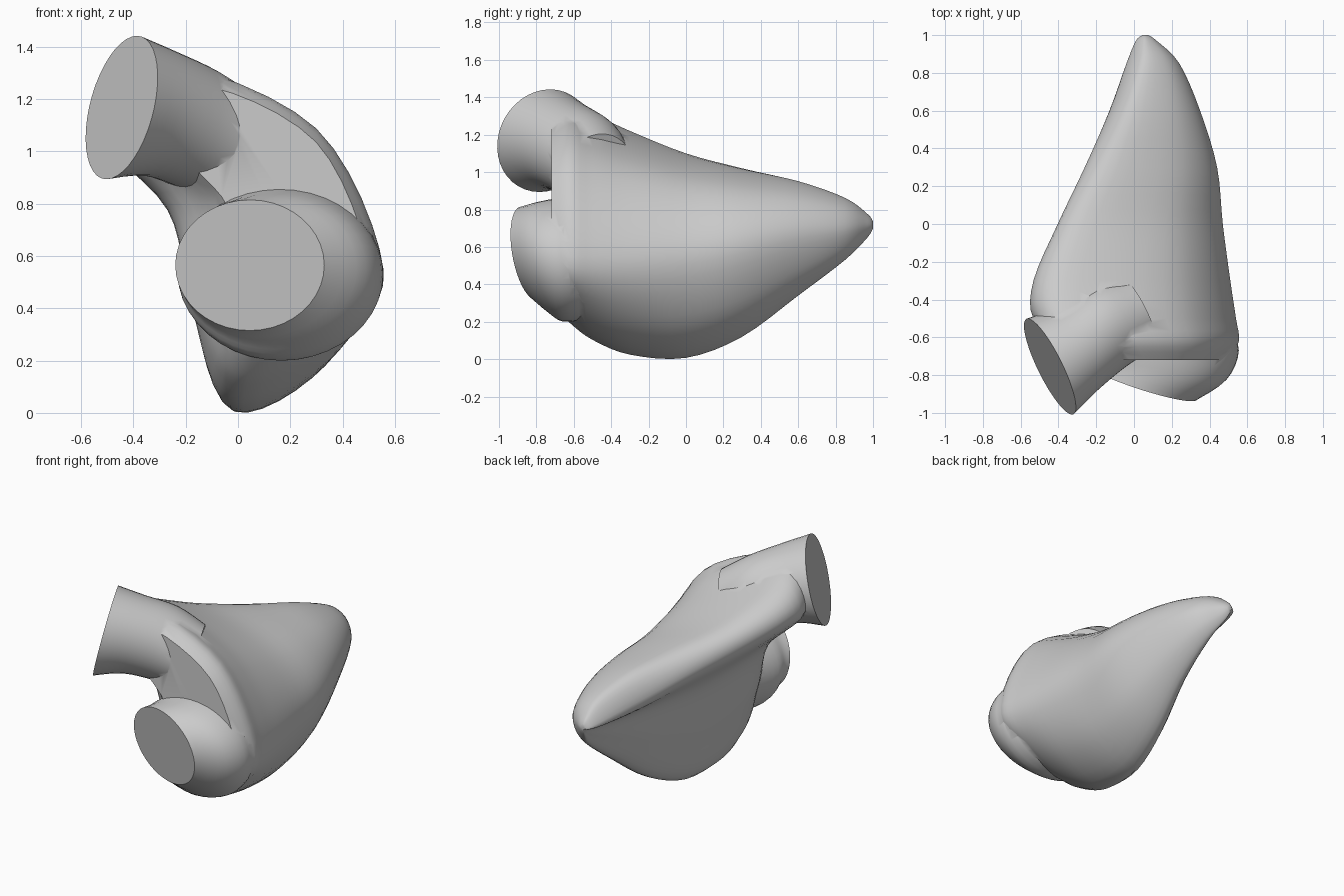
import bpy, bmesh, math
from mathutils import Vector

if "Cube" in bpy.data.objects:
    bpy.data.objects.remove(bpy.data.objects["Cube"])


def spline(a, b, c, d, t):
    return 0.5 * (2 * b + (c - a) * t + (2 * a - 5 * b + 4 * c - d) * t * t
                  + (3 * b - a - 3 * c + d) * t ** 3)


def smooth_loop(pts, n):
    k = len(pts)
    return [spline(pts[i - 1], pts[i], pts[(i + 1) % k], pts[(i + 2) % k], j / n)
            for i in range(k) for j in range(n)]


def smooth_rows(rows, n):
    rows = [Vector(r) for r in rows]
    p = [rows[0]] + rows + [rows[-1]]
    out = [spline(*p[i:i + 4], j / n) for i in range(len(rows) - 1) for j in range(n)]
    return out + [rows[-1]]


def loft(name, rings):
    bm = bmesh.new()
    loops = [[bm.verts.new(p) for p in r] for r in rings]
    n = len(loops[0])
    for a, b in zip(loops, loops[1:]):
        for i in range(n):
            bm.faces.new((a[i], a[(i + 1) % n], b[(i + 1) % n], b[i]))
    for cap in (loops[0], loops[-1]):
        bm.faces.new(cap)
    bmesh.ops.recalc_face_normals(bm, faces=bm.faces)
    me = bpy.data.meshes.new(name)
    bm.to_mesh(me)
    bm.free()
    ob = bpy.data.objects.new(name, me)
    bpy.context.collection.objects.link(ob)
    return ob


# Main chamber: y, then x/z of ridge, top, right bulge and bottom
stations = [
    (1.00, .045, .715, .055, .735, .075, .715, .06, .70),
    (.97, .01, .72, .05, .775, .12, .715, .07, .65),
    (.85, -.04, .74, .04, .86, .24, .70, .12, .53),
    (.60, -.13, .79, -.03, .95, .35, .68, .12, .34),
    (.30, -.26, .88, -.14, 1.02, .44, .62, .06, .12),
    (.00, -.40, .97, -.27, 1.10, .47, .57, .00, .01),
    (-.30, -.53, 1.07, -.36, 1.22, .51, .55, -.03, .03),
    (-.50, -.53, 1.08, -.36, 1.31, .54, .55, -.02, .11),
    (-.62, -.36, 1.06, -.27, 1.33, .555, .55, .00, .20),
    (-.72, -.20, 1.00, -.15, 1.25, .50, .56, .05, .30),
]


def section(row):
    y, rx, rz, tx, tz, ex, ez, bx, bz = row
    k, h = .69, rz - bz
    pts = [(rx, rz), (tx, tz),
           (tx + k * (ex - tx), ez + k * (tz - ez)), (ex, ez),
           (bx + k * (ex - bx), ez + k * (bz - ez)), (bx, bz),
           (rx + .65 * (bx - rx) + .03 * h, rz - .65 * h),
           (rx + .30 * (bx - rx) + .12 * h, rz - .30 * h)]
    return [(p.x, y, p.y) for p in smooth_loop([Vector(p) for p in pts], 6)]


body = loft("heart_chamber", [section(r) for r in smooth_rows(stations, 4)])

# Inlet collar: centre x, y, z, radii x and z, tilt
collar = [(.17, -.50, .53, .33, .31, 0), (.165, -.66, .53, .39, .33, .1),
          (.13, -.77, .55, .36, .29, .6), (.045, -.84, .565, .285, .25, 1)]
angles = [2 * math.pi * i / 40 for i in range(40)]
inlet = loft("inlet_collar", [
    [(x + rx * math.cos(a), y - t * (.09 * math.cos(a) + .04 * math.sin(a)),
      z + rz * math.sin(a)) for a in angles]
    for x, y, z, rx, rz, t in smooth_rows(collar, 4)])

# Outlet tube: centre and radius of rings facing the outlet direction
normal = Vector((-.87, -.43, .23)).normalized()
u = normal.cross(Vector((0, 0, 1))).normalized()
v = normal.cross(u)
tube = [(.02, -.47, 1.00, .21), (-.14, -.54, 1.08, .235),
        (-.30, -.66, 1.145, .245), (-.445, -.755, 1.168, .282)]
outlet = loft("outlet_tube", [
    [Vector((x, y, z)) + r * (u * math.cos(a) + v * math.sin(a)) for a in angles]
    for x, y, z, r in smooth_rows(tube, 4)])

# Join everything into one skin
bpy.context.view_layer.objects.active = body
body.select_set(True)
for part in (inlet, outlet):
    m = body.modifiers.new("join", 'BOOLEAN')
    m.operation, m.solver, m.object = 'UNION', 'EXACT', part
    bpy.ops.object.modifier_apply(modifier=m.name)
    bpy.data.objects.remove(part)
bpy.ops.object.shade_smooth_by_angle(angle=math.radians(35))
